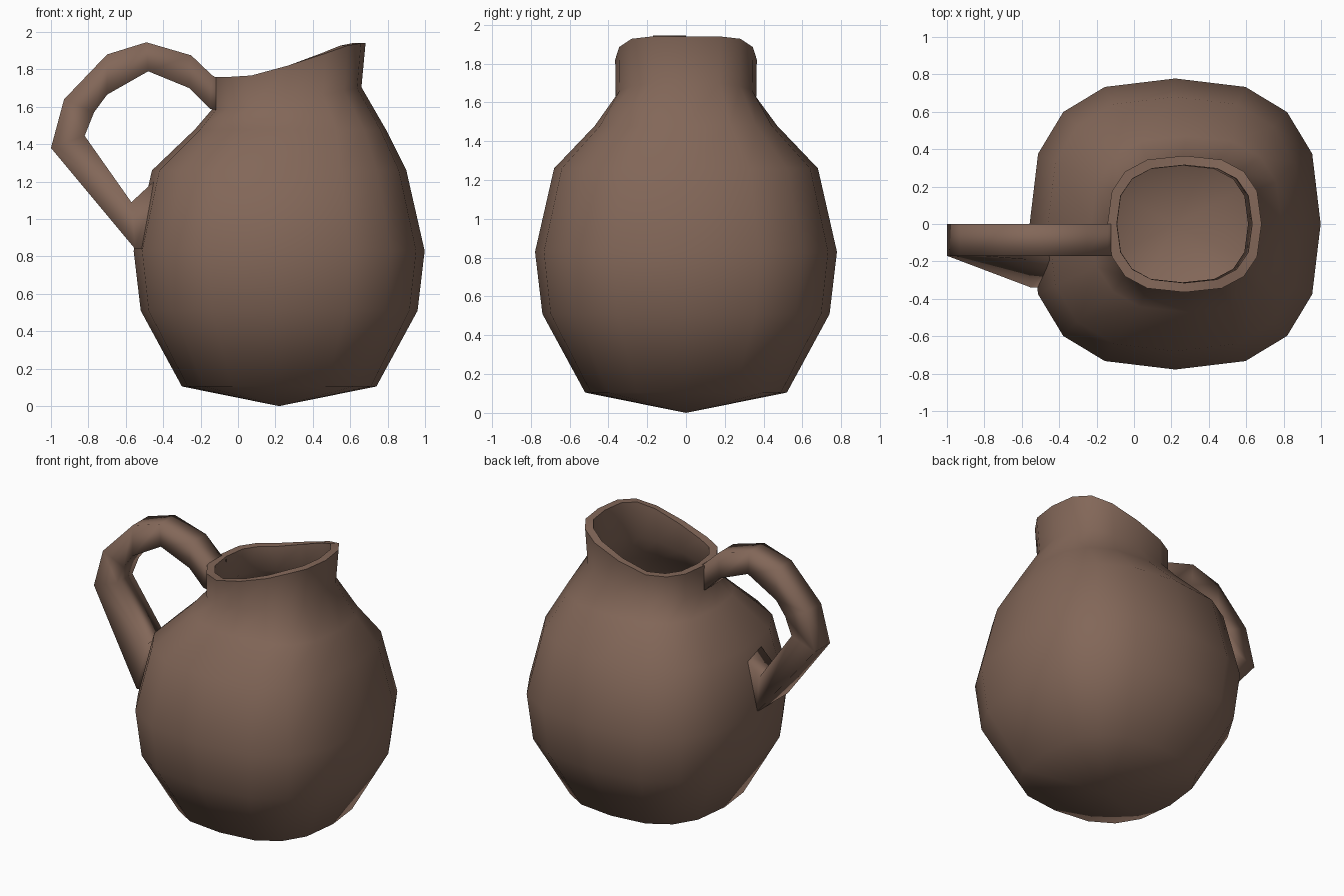
import bpy, bmesh, math

if "Cube" in bpy.data.objects:
    bpy.data.objects.remove(bpy.data.objects["Cube"])

brown = bpy.data.materials.new("brown clay")
brown.diffuse_color = (0.225, 0.135, 0.098, 1)
brown.use_nodes = True
brown.node_tree.nodes["Principled BSDF"].inputs["Base Color"].default_value = brown.diffuse_color


def finish(bm, name, angle):
    bmesh.ops.recalc_face_normals(bm, faces=bm.faces)
    mesh = bpy.data.meshes.new(name)
    bm.to_mesh(mesh)
    bm.free()
    mesh.materials.append(brown)
    obj = bpy.data.objects.new(name, mesh)
    bpy.context.collection.objects.link(obj)
    bpy.ops.object.select_all(action='DESELECT')
    obj.select_set(True)
    bpy.context.view_layer.objects.active = obj
    bpy.ops.object.shade_smooth_by_angle(angle=math.radians(angle))
    return obj


def bridge(bm, a, b):
    n = len(a)
    for i in range(n):
        j = (i + 1) % n
        bm.faces.new((a[i], a[j], b[j], b[i]))


def flat(z):
    return lambda x: z


def neck_z(x):
    return 1.585 + 0.12 * max(0, min(1, (x + 0.1) / 0.76)) ** 1.4


def rim_z(x):
    # level at the back, rising to the pouring lip
    t = max(0, min(1, (x - 0.03) / 0.59))
    return 1.76 + 0.18 * t ** 1.2


def spow(v, e):
    return math.copysign(abs(v) ** e, v)


# Body: slightly squared rings (centre x, half width x, half width y, height rule)
rings = [(0.22, 0.52, 0.52, flat(0.105)),
         (0.22, 0.74, 0.74, flat(0.51)),
         (0.22, 0.778, 0.778, flat(0.83)),
         (0.22, 0.68, 0.68, flat(1.26)),
         (0.28, 0.51, 0.47, flat(1.48)),
         (0.26, 0.40, 0.362, neck_z),
         (0.27, 0.412, 0.365, rim_z)]
bm = bmesh.new()


def ring(cx, hx, hy, zf, inset, lift):
    out = []
    for i in range(16):
        a = math.tau * i / 16
        c, s = spow(math.cos(a), 0.757), spow(math.sin(a), 0.757)
        z = zf(cx + hx * c) + lift
        out.append(bm.verts.new((cx + (hx - inset) * c, (hy - inset) * s, z)))
    return out


# outer wall upwards, then the inner wall back down
loops = [ring(*r, 0, 0) for r in rings]
for k, r in reversed(list(enumerate(rings))):
    loops.append(ring(*r, 0.05, 0.035 if k == 0 else 0))
for a, b in zip(loops, loops[1:]):
    bridge(bm, a, b)
for loop, z in ((loops[0], 0.0), (loops[-1], 0.045)):
    tip = bm.verts.new((0.22, 0, z))
    for i in range(16):
        bm.faces.new((loop[i], loop[(i + 1) % 16], tip))
finish(bm, "jug_body", 60)

# Handle: stations of (outer x, z, inner x, z, outer front y, inner front y)
stations = [(-0.09, 1.74, -0.10, 1.58, -0.17, -0.17),
            (-0.14, 1.77, -0.15, 1.59, -0.17, -0.17),
            (-0.25, 1.875, -0.26, 1.70, -0.17, -0.17),
            (-0.49, 1.945, -0.48, 1.79, -0.17, -0.17),
            (-0.70, 1.88, -0.70, 1.665, -0.17, -0.17),
            (-0.93, 1.64, -0.77, 1.57, -0.17, -0.17),
            (-1.00, 1.38, -0.82, 1.445, -0.17, -0.17),
            (-0.55, 0.84, -0.57, 1.09, -0.34, -0.19),
            (-0.47, 0.84, -0.43, 1.22, -0.34, -0.19)]
bm = bmesh.new()
sections = []
for ox, oz, ix, iz, oy, iy in stations:
    sections.append([bm.verts.new(p) for p in
                     ((ox, 0, oz), (ox, oy, oz), (ix, iy, iz), (ix, 0, iz))])
for a, b in zip(sections, sections[1:]):
    bridge(bm, a, b)
bm.faces.new(sections[0])
bm.faces.new(sections[-1])
finish(bm, "handle", 180)
